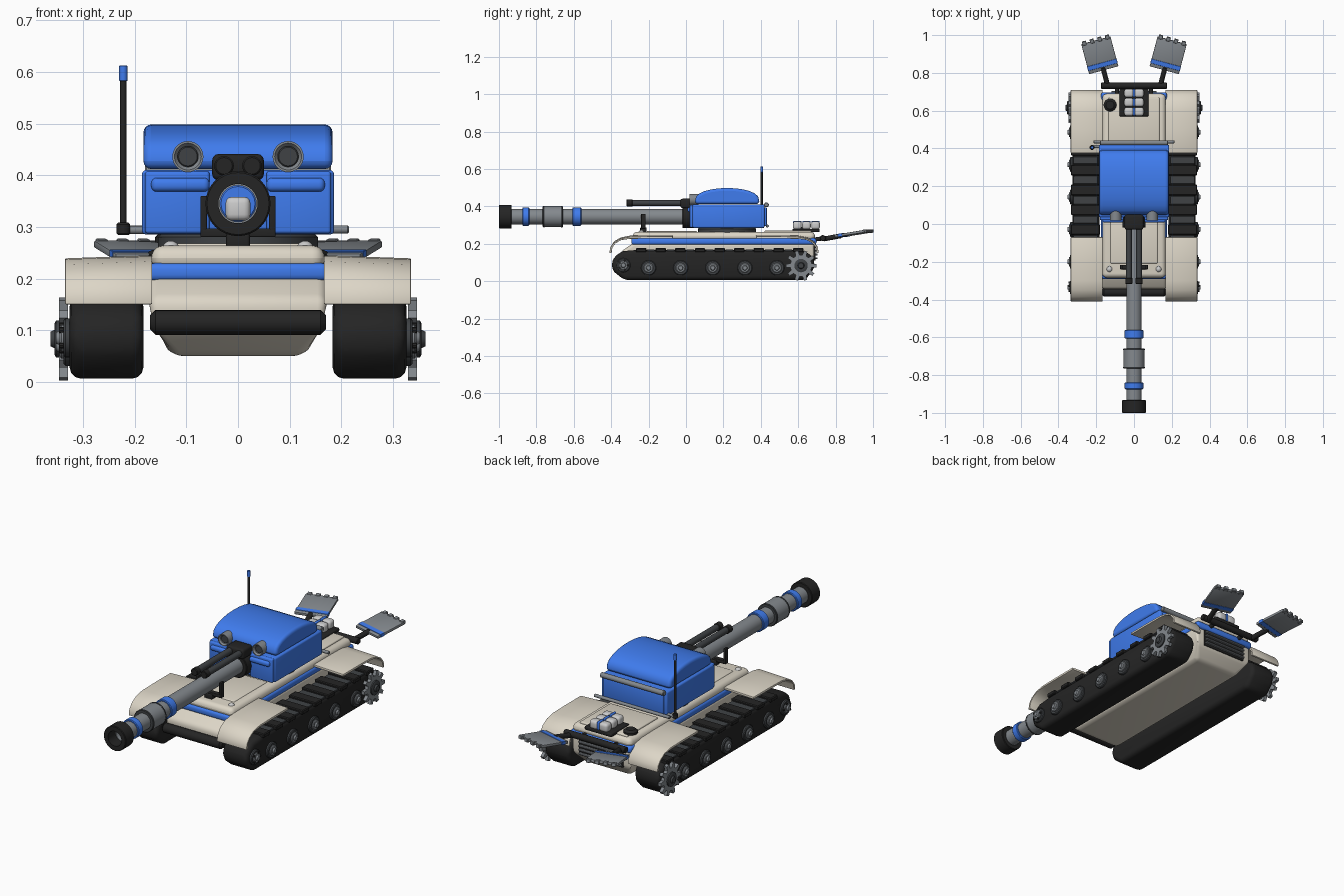
import bpy, bmesh
from math import sin, cos, pi, radians, tau
from mathutils import Matrix, Vector

if "Cube" in bpy.data.objects:
    bpy.data.objects.remove(bpy.data.objects["Cube"])

COL = {'blue': (.05, .2, .85, 1), 'beige': (.72, .67, .57, 1), 'black': (.018, .018, .018, 1),
       'steel': (.23, .25, .27, 1), 'dark': (.05, .055, .06, 1), 'light': (.75, .76, .78, 1)}
MATS = {}
for n, c in COL.items():
    MATS[n] = bpy.data.materials.new(n)
    MATS[n].diffuse_color = c


def finish(bm, name, col, bevel=0, segs=3, mat=None):
    if bevel:
        bm.normal_update()
        es = [e for e in bm.edges if len(e.link_faces) == 2 and e.calc_face_angle() > radians(30)]
        bmesh.ops.bevel(bm, geom=es, offset=bevel, segments=segs, profile=.5, affect='EDGES', clamp_overlap=True)
    if mat:
        bm.transform(mat)
    bmesh.ops.recalc_face_normals(bm, faces=bm.faces)
    me = bpy.data.meshes.new(name)
    bm.to_mesh(me)
    bm.free()
    me.materials.append(MATS[col])
    ob = bpy.data.objects.new(name, me)
    bpy.context.collection.objects.link(ob)
    return ob


def box(name, col, x, y, z, bevel=0, segs=3, mat=None):
    """Box from (min, max) ranges."""
    bm = bmesh.new()
    bmesh.ops.create_cube(bm, size=1)
    for v in bm.verts:
        v.co = [r[0] + (c + .5) * (r[1] - r[0]) for r, c in zip((x, y, z), v.co)]
    return finish(bm, name, col, bevel, segs, mat)


def prism(name, col, pts, x0, x1, bevel=0, segs=3, edit=None):
    """Side profile of (y, z) points swept along x."""
    bm = bmesh.new()
    f = bm.faces.new([bm.verts.new((x0, y, z)) for y, z in pts])
    r = bmesh.ops.extrude_face_region(bm, geom=[f])
    for v in r['geom']:
        if isinstance(v, bmesh.types.BMVert):
            v.co.x = x1
    bmesh.ops.recalc_face_normals(bm, faces=bm.faces)
    if edit:
        for v in bm.verts:
            edit(v)
    return finish(bm, name, col, bevel, segs)


def lathe(name, col, prof, origin, axis, n=32):
    """Spin (distance, radius) profile around an axis direction."""
    bm = bmesh.new()
    rings = [[bm.verts.new((r * cos(tau * i / n), r * sin(tau * i / n), d)) for i in range(n)] for d, r in prof]
    for a, b in zip(rings, rings[1:]):
        for i in range(n):
            bm.faces.new((a[i], a[(i + 1) % n], b[(i + 1) % n], b[i]))
    if prof[0] != prof[-1]:
        bm.faces.new(rings[0][::-1])
        bm.faces.new(rings[-1])
    bmesh.ops.remove_doubles(bm, verts=bm.verts, dist=1e-5)
    m = Matrix.Translation(origin) @ Vector(axis).to_track_quat('Z', 'Y').to_matrix().to_4x4()
    return finish(bm, name, col, mat=m)


def rod(name, col, a, b, r, n=20, c=.003):
    a, b = Vector(a), Vector(b)
    L = (b - a).length
    return lathe(name, col, [(0, r - c), (c, r), (L - c, r), (L, r - c)], a, b - a, n)


# Hull with tapered belly, blue belt and rounded deck
def belly(v):
    if v.co.z < .06:
        v.co.x *= .72
prism('hull_lower', 'beige', [(-.28, .05), (-.345, .1), (-.345, .16), (-.28, .205), (.685, .205),
      (.685, .11), (.63, .05)], -.172, .172, .018, 4, belly)
box('hull_belt', 'blue', (-.174, .174), (-.292, .697), (.195, .23), .012)
box('hull_deck', 'beige', (-.168, .168), (-.285, .69), (.215, .264), .03, 5)
box('front_deck_panel', 'beige', (-.125, .125), (-.21, .06), (.25, .268), .006)
box('rear_deck_panel', 'beige', (-.135, .135), (.42, .67), (.25, .272), .006)
rod('front_bumper', 'black', (-.17, -.36, .115), (.17, -.36, .115), .024, 20, .01)

# Rear grille
box('rear_grille', 'black', (-.125, .125), (.68, .692), (.11, .195), .004)
for i in range(4):
    box('grille_slat', 'steel', (-.12, .12), (.688, .704), (.118 + i * .02, .127 + i * .02), .002, 1)

# Fender sheets follow a curve, thickened inward
def fender(name, s, path):
    t = .012
    inner = [(y + (t if y < 0 else -t) * k, z - t * (1 - k)) for (y, z), k in zip(path, (1, .95, .75, .4, .1, 0, 0))]
    a, b = sorted((s * .166, s * .335))

    def drop(v):
        if abs(v.co.x) > .33 and v.co.z > .2:
            v.co.z -= .006
    prism(name, 'beige', path + inner[::-1], a, b, .003, 2, drop)

for s in (-1, 1):
    fender('front_fender', s, [(-.41, .15), (-.405, .18), (-.385, .212), (-.35, .233), (-.3, .243), (-.2, .245), (-.07, .245)])
    fender('rear_fender', s, [(.71, .15), (.705, .18), (.685, .212), (.65, .233), (.6, .243), (.5, .245), (.375, .245)])

    # Track loop and raised pads
    a, b = sorted((s * .183, s * .326))
    prism('track', 'black', [(-.4, .085), (-.385, .13), (-.34, .16), (-.26, .167), (.62, .167), (.67, .14),
          (.69, .1), (.68, .055), (.635, .006), (-.33, .006), (-.385, .05)], a, b, .022, 3)
    for i in range(9):
        y = -.24 + i * .105
        a2, b2 = sorted((s * .18, s * .334))
        box('track_pad', 'black', (a2, b2), (y - .028, y + .028), (.155, .177), .004, 1)
    for i in range(8):
        a2, b2 = sorted((s * .19, s * .322))
        y = -.1875 + i * .105
        box('track_link', 'dark', (a2, b2), (y - .02, y + .02), (.16, .17), .002, 1)

    # Road wheels and front idler
    for y, z, r in [(-.335, .085, .038)] + [(-.2 + .1715 * i, .071, .04) for i in range(5)]:
        lathe('road_wheel', 'dark', [(0, r), (.016, r), (.02, r - .004), (.02, r - .012)], (s * .318, y, z), (s, 0, 0), 24)
        lathe('wheel_hub', 'steel', [(0, .026), (.024, .026), (.027, .022), (.027, .014), (.034, .011)],
              (s * .318, y, z), (s, 0, 0), 20)
        if z > .08:
            for k in range(5):
                dy, dz = .025 * cos(tau * k / 5), .025 * sin(tau * k / 5)
                rod('idler_bolt', 'black', (s * .334, y + dy, z + dz), (s * .346, y + dy, z + dz), .006, 8, .001)

    # Toothed drive sprocket
    pts = []
    for k in range(10):
        for da, r in ((-.3, .058), (-.17, .082), (.17, .082), (.3, .058)):
            t = tau * (k + da) / 10
            pts.append((.615 + r * cos(t), .083 + r * sin(t)))
    prism('sprocket', 'steel', pts, s * .329, s * .346)
    lathe('sprocket_hub', 'dark', [(0, .036), (.012, .036), (.015, .03), (.015, .018), (.023, .014)],
          (s * .34, .615, .083), (s, 0, 0), 20)

    # Hull headlights
    lathe('hull_headlight', 'steel', [(-.02, .017), (.004, .02), (.008, .017)], (s * .13, -.235, .25), (0, -.5, .8), 20)
    bm = bmesh.new()
    bmesh.ops.create_uvsphere(bm, u_segments=20, v_segments=10, radius=.017)
    finish(bm, 'headlight_lens', 'light', mat=Matrix.Translation((s * .13, -.239, .256)))

    # Turret front lamps and blue cheek pads
    lathe('turret_lamp', 'steel', [(0, .026), (0, .03), (.05, .03), (.05, .02), (.008, .02), (0, .026)],
          (s * .097, .018, .436), (0, 1, 0), 28)
    rod('lamp_glass', 'dark', (s * .097, .03, .436), (s * .097, .07, .436), .021, 24)
    a3, b3 = sorted((s * .055, s * .168))
    box('turret_cheek_pad', 'blue', (a3, b3), (.008, .05), (.368, .395), .011, 4)
    a4, b4 = sorted((s * .055, s * .18))
    box('turret_front_plate', 'blue', (a4, b4), (.02, .05), (.287, .408), .006)

    # Rear paddles on arms, with blue stripe and teeth
    rod('paddle_arm', 'black', (s * .14, .735, .225), (s * .165, .83, .243), .013)
    m = (Matrix.Translation((s * .16, .815, .241)) @ Matrix.Rotation(radians(-15 * s), 4, 'Z')
         @ Matrix.Rotation(radians(9), 4, 'X'))
    box('paddle', 'steel', (-.08, .08), (0, .165), (-.007, .007), .003, 2, m)
    box('paddle_stripe', 'blue', (-.081, .081), (.018, .042), (-.008, .009), .001, 1, m)
    for k in range(4):
        x = -.063 + k * .042
        box('paddle_tooth', 'steel', (x - .011, x + .011), (.155, .177), (-.009, .009), .002, 1, m)

rod('paddle_crossbar', 'black', (-.175, .732, .23), (.175, .732, .23), .016)
for s in (-1, 1):
    rod('crossbar_bracket', 'black', (s * .09, .67, .22), (s * .09, .735, .229), .011)

# Turret body, ring and domed roof
lathe('turret_ring', 'dark', [(0, .155), (.02, .155), (.03, .145)], (0, .22, .26), (0, 0, 1), 40)
box('turret_body', 'blue', (-.186, .186), (.035, .42), (.285, .41), .008)
box('turret_rear_plate', 'blue', (-.17, .17), (.41, .432), (.295, .395), .006)
roof = [(.05, .412)] + [(.22 - .172 * cos(pi * t / 12), .428 + .07 * sin(pi * t / 12) ** .8) for t in range(13)] + [(.39, .412)]
prism('turret_roof', 'blue', roof, -.183, .183, .0)
roof_ob = bpy.data.objects['turret_roof']
bv = roof_ob.modifiers.new('round', 'BEVEL')
bv.width, bv.segments, bv.angle_limit = .024, 4, radians(50)
rod('turret_rear_roll', 'steel', (-.18, .43, .408), (.18, .43, .408), .013)
rod('turret_rear_rail', 'steel', (-.215, .435, .295), (.215, .435, .295), .008)

# Antenna
rod('antenna_base', 'black', (-.222, .405, .284), (-.222, .405, .308), .013)
rod('antenna_mast', 'black', (-.222, .405, .3), (-.222, .405, .59), .006, 12, .001)
rod('antenna_tip', 'blue', (-.222, .405, .582), (-.222, .405, .612), .008, 12, .001)
rod('antenna_mount', 'steel', (-.222, .41, .294), (-.17, .41, .294), .008)

# Hollow gun barrel with sleeves, muzzle and mantlet
def sleeve(name, col, y0, y1, r, ri=.035):
    c = .003
    lathe(name, col, [(0, ri), (0, r - c), (c, r), (y1 - y0 - c, r), (y1 - y0, r - c), (y1 - y0, ri), (0, ri)],
          (0, y0, .345), (0, 1, 0), 32)
sleeve('barrel', 'steel', -.94, .03, .041)
sleeve('muzzle', 'black', -1, -.932, .063, .038)
sleeve('barrel_band_front', 'blue', -.875, -.838, .049)
sleeve('barrel_collar', 'steel', -.762, -.662, .056)
for y in (-.766, -.67):
    sleeve('collar_rim', 'dark', y, y + .012, .057)
sleeve('barrel_band_rear', 'blue', -.607, -.56, .049)
sleeve('mantlet', 'black', -.018, .04, .062)
rod('breech_disc', 'blue', (0, .0, .345), (0, .03, .345), .036)
box('breech_block', 'light', (-.024, .024), (-.03, .01), (.312, .358), .012)

# Twin tubes above the barrel
box('twin_tube_housing', 'black', (-.05, .05), (-.03, .05), (.39, .441), .012)
for s in (-1, 1):
    rod('twin_tube', 'dark', (s * .027, -.31, .418), (s * .027, .03, .418), .016)
    rod('twin_tube_muzzle', 'black', (s * .027, -.318, .418), (s * .027, -.285, .418), .019)

# Barrel travel lock
box('lock_foot', 'black', (-.023, .023), (-.245, -.21), (.258, .288), .006)
box('lock_crossbar', 'black', (-.072, .072), (-.24, -.216), (.28, .297), .003)
for s in (-1, 1):
    a, b = sorted((s * .06, s * .073))
    box('lock_post', 'black', (a, b), (-.24, -.216), (.28, .36), .003)

# Strapped cargo on rear deck and vent cap
box('cargo_tray', 'black', (-.077, .077), (.57, .715), (.262, .28), .005)
for i in range(2):
    for j in range(3):
        x, y = -.027 + .054 * i, .595 + .049 * j
        box('cargo_canister', 'light', (x - .025, x + .025), (y - .023, y + .023), (.276, .32), .014, 4)
for j in range(3):
    y = .595 + .049 * j
    box('cargo_strap', 'blue', (-.006, .006), (y - .022, y + .022), (.28, .322), .004)
lathe('vent_cap', 'black', [(0, .02), (.018, .02), (.02, .034), (.03, .034), (.04, .022)], (-.127, .63, .25), (0, 0, 1), 24)

# Smooth shading with crisp edges
for o in bpy.context.collection.objects:
    o.select_set(True)
    bpy.context.view_layer.objects.active = o
bpy.ops.object.shade_smooth_by_angle(angle=radians(35))

for m in bpy.data.materials:
    if m.users and not m.is_grease_pencil:
        m.use_nodes = True
        m.node_tree.nodes["Principled BSDF"].inputs["Base Color"].default_value = m.diffuse_color
